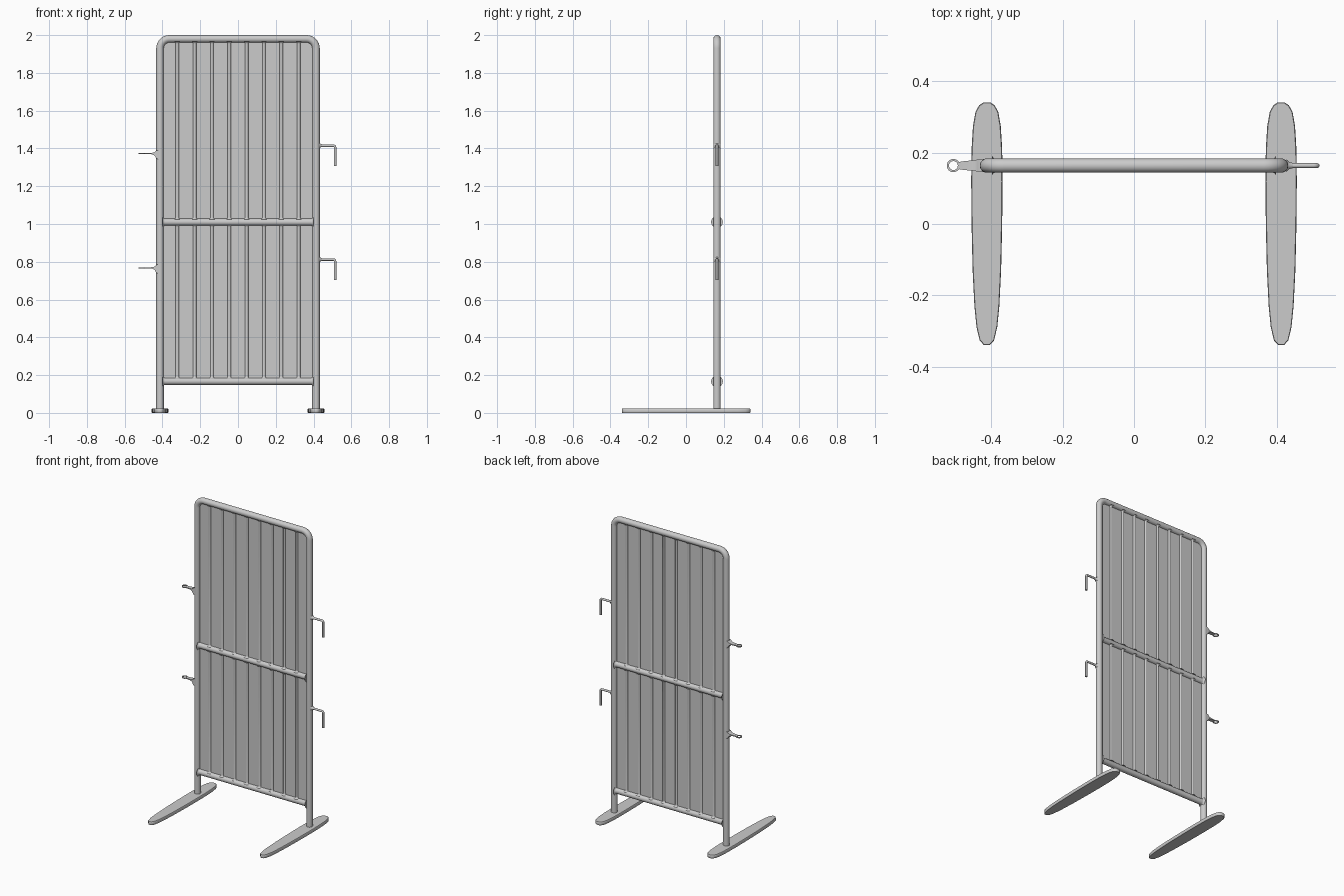
import bpy, bmesh, math
from mathutils import Vector

if "Cube" in bpy.data.objects:
    bpy.data.objects.remove(bpy.data.objects["Cube"])

Y = 0.164            # plane of the fence panel
PX = 0.413           # post centre
R = 0.02             # frame tube radius
LOW, MID, TOP = 0.167, 1.01, 1.98


def finish(name, bm, smooth=True):
    bmesh.ops.recalc_face_normals(bm, faces=bm.faces)
    me = bpy.data.meshes.new(name)
    bm.to_mesh(me)
    bm.free()
    ob = bpy.data.objects.new(name, me)
    bpy.context.collection.objects.link(ob)
    if smooth:
        bpy.context.view_layer.objects.active = ob
        ob.select_set(True)
        bpy.ops.object.shade_smooth_by_angle(angle=math.radians(40))
        ob.select_set(False)
    return ob


def loft(name, rings, closed=False):
    """Skin a list of point rings, capped or joined end to start."""
    bm = bmesh.new()
    vs = [[bm.verts.new(p) for p in ring] for ring in rings]
    n = len(vs[0])
    pairs = list(zip(vs, vs[1:])) + ([(vs[-1], vs[0])] if closed else [])
    for a, b in pairs:
        for i in range(n):
            j = (i + 1) % n
            bm.faces.new((a[i], a[j], b[j], b[i]))
    if not closed:
        bm.faces.new(vs[0])
        bm.faces.new(vs[-1])
    return finish(name, bm)


def lathe(name, profile, origin, axis="Z", n=16, closed=False):
    """Revolve (radius, position) pairs around an axis through origin."""
    o, rings = Vector(origin), []
    for r, h in profile:
        ring = []
        for k in range(n):
            a = math.tau * k / n
            c, s = r * math.cos(a), r * math.sin(a)
            ring.append(o + Vector((c, s, h) if axis == "Z" else (h, c, s)))
        rings.append(ring)
    return loft(name, rings, closed)


def tube(name, pts, radius, res=5):
    cu = bpy.data.curves.new(name, "CURVE")
    cu.dimensions = "3D"
    cu.bevel_depth, cu.bevel_resolution, cu.use_fill_caps = radius, res, True
    sp = cu.splines.new("POLY")
    sp.points.add(len(pts) - 1)
    for p, co in zip(sp.points, pts):
        p.co = (*co, 1)
    ob = bpy.data.objects.new(name, cu)
    bpy.context.collection.objects.link(ob)
    bpy.context.view_layer.objects.active = ob
    ob.select_set(True)
    bpy.ops.object.convert(target="MESH")
    bpy.ops.object.shade_smooth_by_angle(angle=math.radians(40))
    bpy.context.object.select_set(False)


def arc(cx, cz, r, a0, a1, n=8):
    return [(cx + r * math.cos(math.radians(a0 + (a1 - a0) * i / n)), Y,
             cz + r * math.sin(math.radians(a0 + (a1 - a0) * i / n))) for i in range(n + 1)]


def flared(a, b, r, f):
    """Rod profile from a to b with welded fillets of size f at both ends."""
    fillet = [(r + f * (1 - math.sin(t)), f * (1 - math.cos(t)))
              for t in (math.radians(18 * i) for i in range(6))]
    return [(q, a + h) for q, h in fillet] + [(q, b - h) for q, h in reversed(fillet)]


# Bent outer frame
c = 0.05
tube("frame_tube", [(-PX, Y, 0.01)] + arc(-PX + c, TOP - c, c, 180, 90)
     + arc(PX - c, TOP - c, c, 90, 0) + [(PX, Y, 0.01)], R)

# Cross rails with welded ends
for name, z in (("bottom_rail", LOW), ("middle_rail", MID)):
    lathe(name, flared(-PX + 0.014, PX - 0.014, R - 0.001, 0.012), (0, Y, z), "X", 24)

# Vertical bars and infill sheets, in two bays
for bay, z0, z1 in (("lower", LOW, MID), ("upper", MID, TOP)):
    for i in range(8):
        lathe(f"{bay}_bar_{i + 1}", flared(z0 + 0.015, z1 - 0.015, 0.009, 0.011),
              ((i - 3.5) * 0.0918, Y, 0), "Z", 12)
    x, t = PX - 0.008, 0.0015
    loft(f"{bay}_infill_sheet", [[(-x, Y + s, z0), (x, Y + s, z0), (x, Y + s, z1), (-x, Y + s, z1)]
                                 for s in (-t, t)])

# Flat rounded feet, longer towards the front
half = [(0.008, -0.34), (0.02, -0.327), (0.029, -0.29), (0.035, -0.23), (0.04, -0.13),
        (0.043, 0.0), (0.044, 0.12), (0.043, 0.21), (0.039, 0.275), (0.032, 0.315),
        (0.022, 0.333), (0.01, 0.341)]
outline = half + [(-x, y) for x, y in reversed(half)]
for side, sx in (("left", -1), ("right", 1)):
    loft(f"{side}_foot", [[(sx * PX + x * k, y * (1 - (1 - k) * 0.12), z) for x, y in outline]
                          for k, z in ((0.95, 0), (1, 0.003), (1, 0.019), (0.95, 0.022))])

# Connecting hooks on the right, eyelets on the left
for level, hz, ez in (("lower", 0.812, 0.768), ("upper", 1.415, 1.373)):
    b = 0.01
    tube(f"{level}_hook", [(PX, Y, hz)] + arc(0.514 - b, hz - b, b, 90, 0, 5)
         + [(0.514, Y, hz - 0.108)], 0.007, 3)
    lathe(f"{level}_hook_weld", [(0.019, 0.428), (0.014, 0.431), (0.010, 0.436), (0.007, 0.446)],
          (0, Y, hz), "X", 16)
    t = 0.003
    lathe(f"{level}_eyelet_ring", [(0.0125, -t), (0.0185, -t), (0.0185, t), (0.0125, t)],
          (-0.507, Y, ez), "Z", 24, closed=True)
    # Eyelet arm widens and curves into the post
    sections = [(-0.492, 0.010, t, t), (-0.48, 0.012, t, t), (-0.46, 0.014, t, t),
                (-0.447, 0.015, 0.005, 0.007), (-0.439, 0.017, 0.009, 0.014),
                (-0.433, 0.018, 0.015, 0.026), (-0.42, 0.018, 0.018, 0.032)]
    loft(f"{level}_eyelet_arm", [[(x, Y - w, ez - d), (x, Y + w, ez - d), (x, Y + w, ez + u),
                                  (x, Y - w, ez + u)] for x, w, u, d in sections])
